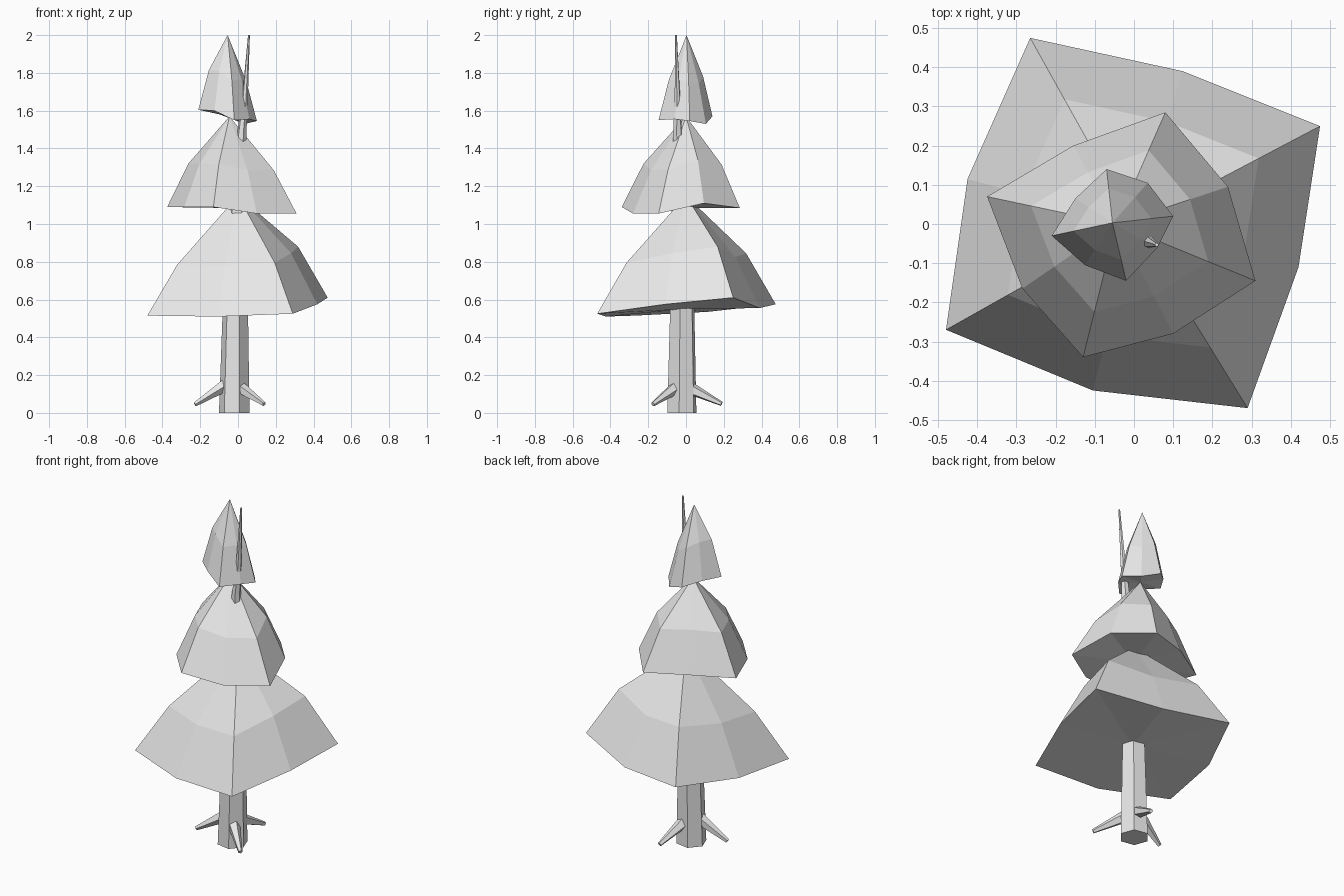
import bpy, bmesh, math
from mathutils import Vector

cube = bpy.data.objects.get("Cube")
if cube:
    bpy.data.objects.remove(cube, do_unlink=True)

grey = bpy.data.materials.new("pale grey")
grey.use_nodes = True
colour = (0.8, 0.8, 0.8, 1)
grey.diffuse_color = colour
grey.node_tree.nodes["Principled BSDF"].inputs["Base Color"].default_value = colour


def finish(name, bm):
    bmesh.ops.recalc_face_normals(bm, faces=bm.faces)
    mesh = bpy.data.meshes.new(name)
    bm.to_mesh(mesh)
    bm.free()
    mesh.materials.append(grey)
    obj = bpy.data.objects.new(name, mesh)
    bpy.context.collection.objects.link(obj)


def bridge(bm, lower, upper):
    n = len(lower)
    for i in range(n):
        j = (i + 1) % n
        bm.faces.new((lower[i], lower[j], upper[j], upper[i]))


def tier(name, apex, rim, spread, rise):
    """Bulging four-cornered skirt: rim, shoulder ring and apex."""
    bm = bmesh.new()
    apex = Vector(apex)
    rim = [Vector(p) for p in rim]
    low = [bm.verts.new(p) for p in rim]
    shoulder = []
    for p in rim:
        q = apex.lerp(p, spread)
        q.z = p.z + rise
        shoulder.append(bm.verts.new(q))
    bridge(bm, low, shoulder)
    top = bm.verts.new(apex)
    centre = bm.verts.new(sum(rim, Vector()) / len(rim))
    for i in range(len(rim)):
        j = (i + 1) % len(rim)
        bm.faces.new((shoulder[i], shoulder[j], top))
        bm.faces.new((low[j], low[i], centre))
    finish(name, bm)


def limb(name, path, sides, turn=0.0, flat=False):
    """Tapered tube through (point, radius) pairs."""
    bm = bmesh.new()
    rings = []
    axis = Vector((0, 0, 1)) if flat else Vector(path[-1][0]) - Vector(path[0][0])
    rot = axis.to_track_quat('Z', 'Y')
    for point, radius in path:
        ring = []
        for i in range(sides):
            a = math.radians(turn) + math.tau * i / sides
            offset = Vector((math.cos(a), math.sin(a), 0)) * radius
            ring.append(bm.verts.new(Vector(point) + (offset if flat else rot @ offset)))
        rings.append(ring)
    for a, b in zip(rings, rings[1:]):
        bridge(bm, a, b)
    bm.faces.new(rings[0])
    bm.faces.new(rings[-1])
    finish(name, bm)


# Foliage: rims alternate corner and edge midpoint
tier("lower_foliage", (0, 0, 1.15),
     [(-.265, .475, .575), (-.425, .115, .535), (-.48, -.27, .515), (-.105, -.425, .51),
      (.29, -.47, .525), (.42, -.11, .575), (.475, .25, .61), (.125, .39, .555)], .67, .27)
tier("middle_foliage", (-.045, 0, 1.57),
     [(.08, .285, 1.085), (-.155, .2, 1.1), (-.375, .07, 1.09), (-.285, -.165, 1.09),
      (-.13, -.34, 1.09), (.1, -.28, 1.055), (.31, -.145, 1.055), (.24, .095, 1.11)], .66, .23)
tier("upper_foliage", (-.055, .003, 2),
     [(-.07, .14, 1.57), (-.15, .065, 1.6), (-.21, -.03, 1.605), (-.125, -.105, 1.6),
      (-.02, -.145, 1.55), (.06, -.06, 1.555), (.1, .02, 1.545), (.035, .105, 1.53)], .64, .21)

# Trunk leans and thins into a bare tip beside the upper foliage
limb("trunk", [((-.02, -.022, 0), .082), ((-.014, -.02, .55), .068),
               ((0, -.03, 1.05), .05), ((.02, -.045, 1.48), .025),
               ((.036, -.045, 1.65), .016), ((.058, -.053, 2), .005)], 6, -10, True)

# Three root spurs near the ground
spurs = {"right_root": ((-.07, -.03, .145), (-.228, -.06, .045)),
         "back_root": ((0, .03, .125), (.04, .188, .048)),
         "left_root": ((.015, -.06, .13), (.138, -.175, .046))}
for name, (start, end) in spurs.items():
    limb(name, [(start, .034), (end, .012)], 5)
